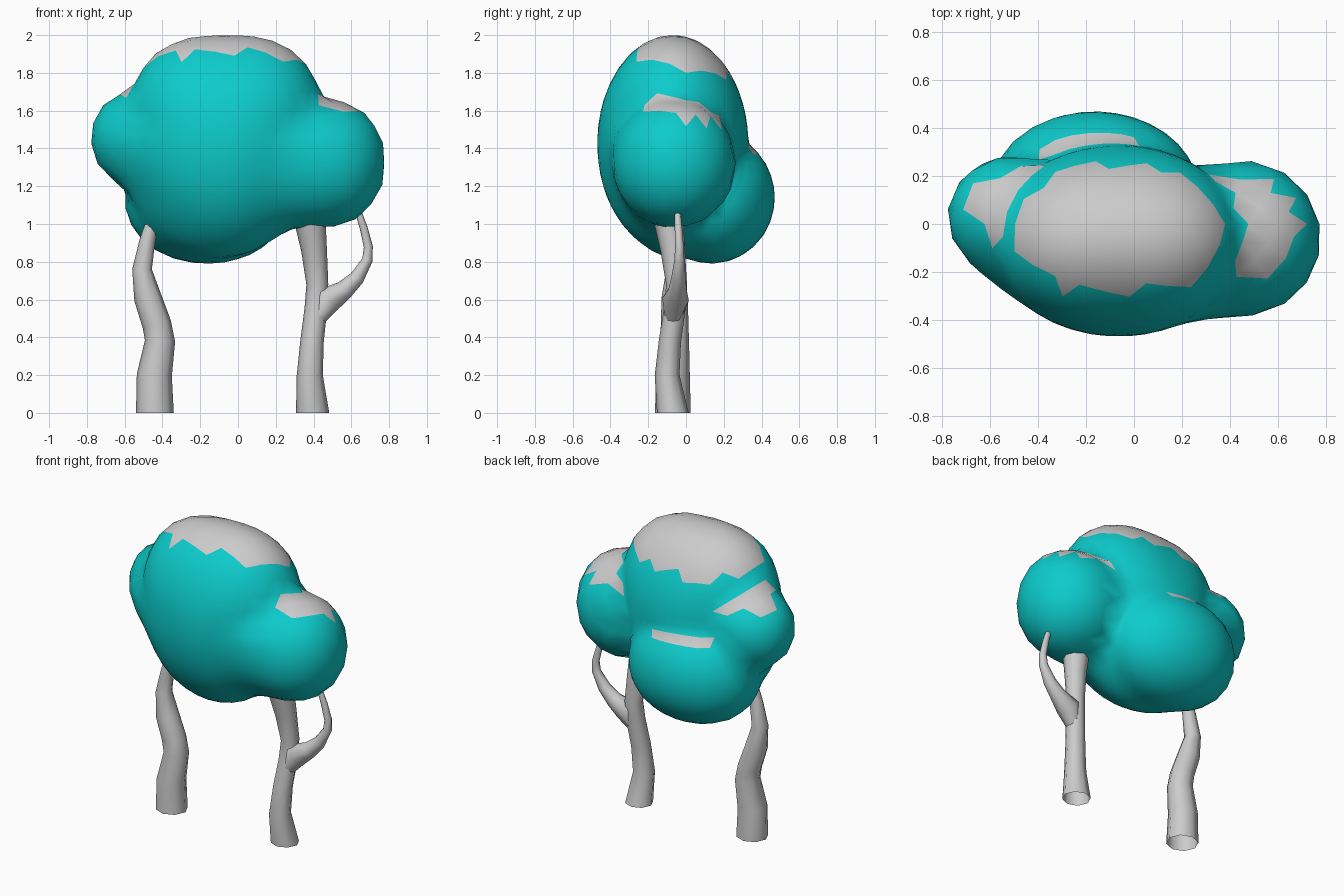
import bpy, bmesh, math
from mathutils import Vector

if "Cube" in bpy.data.objects:
    bpy.data.objects.remove(bpy.data.objects["Cube"])

teal = bpy.data.materials.new("leaf_teal")
teal.diffuse_color = (0.004, 0.6, 0.6, 1)
teal.use_nodes = True
teal.node_tree.nodes["Principled BSDF"].inputs["Base Color"].default_value = teal.diffuse_color
grey = bpy.data.materials.new("leaf_top_grey")
grey.diffuse_color = (0.8, 0.8, 0.8, 1)
grey.use_nodes = True
grey.node_tree.nodes["Principled BSDF"].inputs["Base Color"].default_value = grey.diffuse_color

# Leaf clumps: box low corner, box high corner, squareness above / below the middle, cap height
CLUMPS = [((-0.59, -0.47, 0.85), (0.46, 0.33, 2.0), 2.7, 1.9, 0.74),     # main
          ((0.12, -0.385, 0.98), (0.78, 0.265, 1.66), 2.2, 2.1, 0.74),   # right
          ((-0.78, -0.22, 1.19), (-0.22, 0.285, 1.71), 2.2, 2.1, 0.74),  # left
          ((-0.60, -0.20, 0.79), (0.27, 0.47, 1.49), 2.2, 2.1, 0.80)]    # back
CENTRE = Vector((-0.03, 0.0, 1.32))


def local(p, clump):
    lo, hi = clump[:2]
    return Vector([(2 * p[i] - lo[i] - hi[i]) / (hi[i] - lo[i]) for i in range(3)])


def clump_distance(p, clump):
    """Distance from p to the rounded clump surface, negative inside."""
    x, y, z = local(p, clump)
    e = clump[2] if z > 0 else clump[3]
    g = math.sqrt((abs(x) ** e + abs(z) ** e) ** (2 / e) + y * y) + 1e-6
    mid = (Vector(clump[0]) + Vector(clump[1])) / 2
    return (p - mid).length * (1 - 1 / g)


def foliage_distance(p):
    """Soft union: clumps melt together at the front, crease at the back."""
    k = 0.02 + 0.15 * min(1, max(0, (0.08 - p.y) / 0.2))
    if p.z > 1.5:
        k = min(k, 0.06)
    d = 9
    for c in CLUMPS:
        e = clump_distance(p, c)
        h = max(k - abs(d - e), 0) / k
        d = min(d, e) - h * h * k / 4
    return d


def finish(name, bm):
    for f in bm.faces:
        f.smooth = True
    mesh = bpy.data.meshes.new(name)
    bm.to_mesh(mesh)
    bm.free()
    ob = bpy.data.objects.new(name, mesh)
    bpy.context.collection.objects.link(ob)
    return ob


def foliage():
    """Wrap a sphere onto the soft union, from outside inwards."""
    bm = bmesh.new()
    bmesh.ops.create_icosphere(bm, subdivisions=4, radius=1)
    for v in bm.verts:
        way = v.co.normalized()
        r = 1.1
        while r > 0.2 and foliage_distance(CENTRE + way * r) > 0:
            r -= 0.025
        a, b = r, r + 0.025
        for _ in range(6):
            m = (a + b) / 2
            if foliage_distance(CENTRE + way * m) > 0:
                b = m
            else:
                a = m
        v.co = CENTRE + way * a
    # Pale caps on top of each clump
    for f in bm.faces:
        p = f.calc_center_median()
        c = min(CLUMPS, key=lambda c: clump_distance(p, c))
        q = local(p, c)
        f.material_index = int(q.z + 0.18 * q.y > c[4])
    ob = finish("foliage", bm)
    ob.data.materials.append(teal)
    ob.data.materials.append(grey)


def limb(name, path, sides=8, level_start=True):
    """Open tapered tube through (x, y, z, radius) points."""
    bm = bmesh.new()
    pts = [Vector(p[:3]) for p in path]
    rings = []
    for i, p in enumerate(pts):
        t = pts[min(i + 1, len(pts) - 1)] - pts[max(i - 1, 0)]
        if i == 0 and level_start:
            t = Vector((0, 0, 1))
        t.normalize()
        u = Vector((0, 1, 0)).cross(t).normalized()
        w = t.cross(u)
        r = path[i][3]
        rings.append([bm.verts.new(p + r * (math.cos(a) * u + 0.95 * math.sin(a) * w))
                      for a in (2 * math.pi * k / sides for k in range(sides))])
    for a, b in zip(rings, rings[1:]):
        for k in range(sides):
            n = (k + 1) % sides
            bm.faces.new((a[k], a[n], b[n], b[k]))
    finish(name, bm)


foliage()

# Trunks
limb("left_trunk", [(-0.44, -0.07, 0, 0.10), (-0.443, -0.068, 0.2, 0.093),
                    (-0.413, -0.06, 0.38, 0.08), (-0.43, -0.06, 0.47, 0.077),
                    (-0.478, -0.06, 0.61, 0.073), (-0.508, -0.055, 0.76, 0.052),
                    (-0.48, -0.055, 0.91, 0.042), (-0.45, -0.055, 1.02, 0.034)])
limb("right_trunk", [(0.395, -0.07, 0, 0.088), (0.38, -0.10, 0.2, 0.069),
                     (0.392, -0.085, 0.38, 0.062), (0.412, -0.06, 0.55, 0.06),
                     (0.42, -0.05, 0.68, 0.058), (0.403, -0.07, 0.86, 0.068),
                     (0.378, -0.095, 1.04, 0.085)])

# Side branch
limb("side_branch", [(0.42, -0.07, 0.50, 0.045), (0.475, -0.055, 0.60, 0.075),
                     (0.56, -0.045, 0.648, 0.052), (0.63, -0.04, 0.715, 0.04),
                     (0.685, -0.035, 0.81, 0.028), (0.69, -0.035, 0.88, 0.024),
                     (0.665, -0.04, 0.98, 0.021), (0.635, -0.045, 1.07, 0.017)],
     level_start=False)
